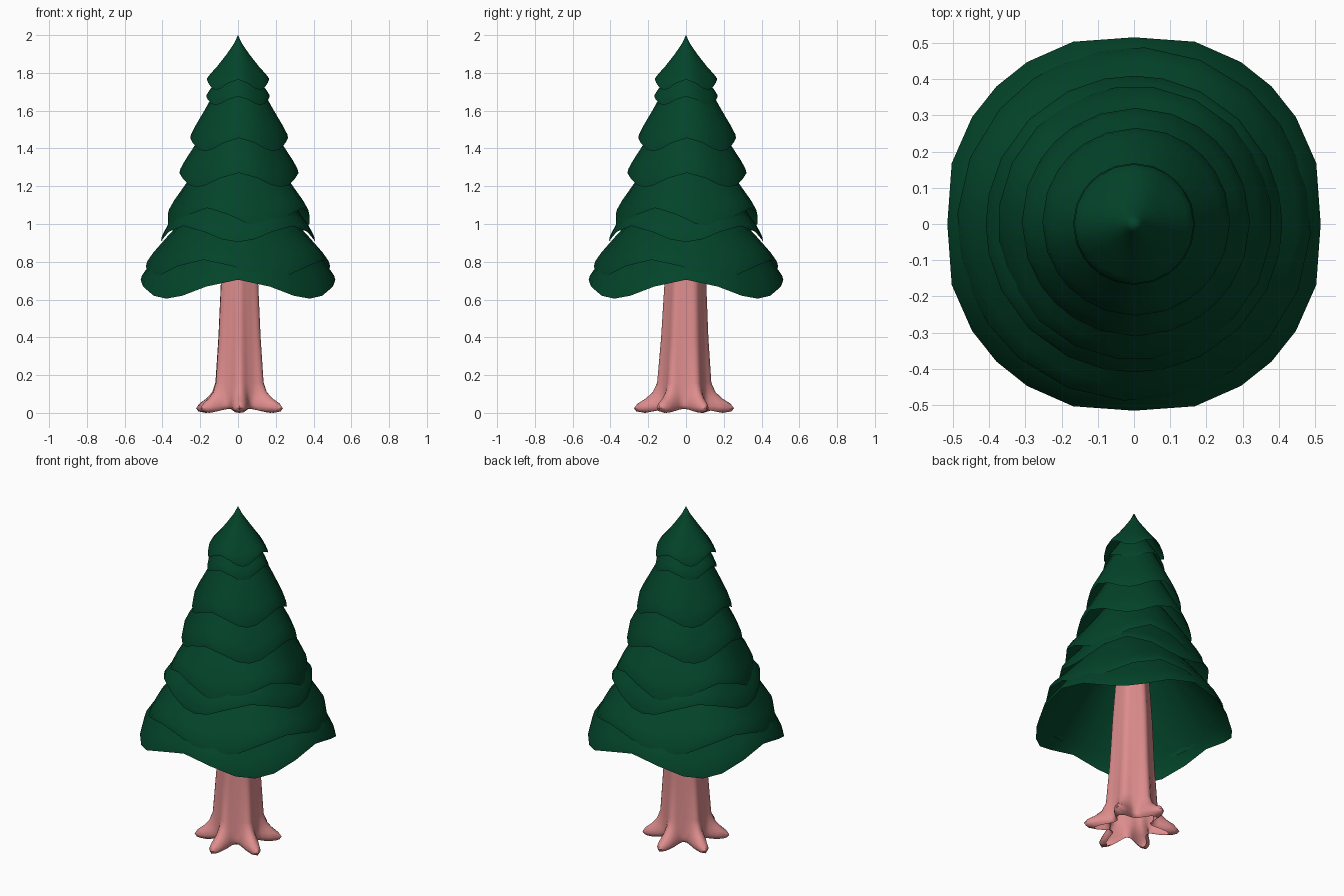
import bpy
import bmesh
from math import cos, sin, pi, radians

cube = bpy.data.objects.get("Cube")
if cube:
    bpy.data.objects.remove(cube, do_unlink=True)


def make_material(name, rgb):
    mat = bpy.data.materials.new(name)
    mat.use_nodes = True
    color = (*rgb, 1.0)
    mat.diffuse_color = color
    bsdf = mat.node_tree.nodes["Principled BSDF"]
    bsdf.inputs["Base Color"].default_value = color
    bsdf.inputs["Roughness"].default_value = 0.9
    return mat


green = make_material("pine green", (0.001, 0.058, 0.023))
pink = make_material("bark pink", (0.73, 0.265, 0.265))


def lathe(name, rows, segments, point, mat, apex=None):
    """Skin open rings given by point(row, angle), with an optional tip on top."""
    bm = bmesh.new()
    rings = [[bm.verts.new(point(row, 2 * pi * i / segments))
              for i in range(segments)] for row in rows]
    for upper, lower in zip(rings, rings[1:]):
        for i in range(segments):
            j = (i + 1) % segments
            bm.faces.new((upper[i], lower[i], lower[j], upper[j]))
    if apex is not None:
        tip = bm.verts.new((0, 0, apex))
        for i in range(segments):
            bm.faces.new((tip, rings[0][i], rings[0][(i + 1) % segments]))
    mesh = bpy.data.meshes.new(name)
    bm.to_mesh(mesh)
    bm.free()
    mesh.materials.append(mat)
    obj = bpy.data.objects.new(name, mesh)
    bpy.context.collection.objects.link(obj)
    bpy.ops.object.select_all(action='DESELECT')
    obj.select_set(True)
    bpy.context.view_layer.objects.active = obj
    bpy.ops.object.shade_smooth_by_angle(angle=radians(50))


# Straight cone with a curled hem: (depth fraction, radius fraction)
CONE = [(0.2, 0.19), (0.45, 0.45), (0.7, 0.71), (0.88, 0.91), (0.96, 0.985), (1, 1)]


def branch_tier(name, apex, high, low, radius, phase, taper=1.0, bulge=0.0, shift=0.0):
    """Hollow cone whose hem rises and dips four times around."""
    def point(row, turn):
        depth, width = row
        angle = turn + radians(4) * sin(4 * turn)
        dip = (1 - cos(4 * angle)) / 2
        z = apex - depth * (apex - high) - dip * (high - low) * depth ** 4
        r = radius * width ** taper * (1 + bulge * dip ** 0.35 * depth ** 4)
        heading = angle + radians(phase)
        return (r * cos(heading) + shift, r * sin(heading) + shift, z)
    lathe(name, CONE, 24, point, green, apex=apex)


# Branch tiers: name, apex, hem high, hem low, radius, angle of a high point
branch_tier("top_branches", 2.0, 1.765, 1.71, 0.165, 0, taper=1.2)
branch_tier("second_branches", 1.93, 1.675, 1.63, 0.168, 0)
branch_tier("third_branches", 1.94, 1.455, 1.385, 0.259, 0, shift=0.006)
branch_tier("fourth_branches", 1.81, 1.27, 1.195, 0.315, 0, shift=0.005)
branch_tier("fifth_branches", 1.6, 1.085, 0.985, 0.378, -26, shift=0.003)
branch_tier("sixth_branches", 1.45, 0.99, 0.905, 0.409, 45)
branch_tier("seventh_branches", 1.28, 0.81, 0.72, 0.488, -22, taper=0.84)
branch_tier("bottom_branches", 1.28, 0.705, 0.605, 0.515, 0, taper=0.84, bulge=0.042)


# Trunk with six flaring roots: (height, core radius, root reach)
TRUNK = [(1.25, 0.07, 0.0), (0.7, 0.097, 0.012), (0.4, 0.11, 0.014),
         (0.16, 0.122, 0.02), (0.11, 0.125, 0.038), (0.075, 0.126, 0.073),
         (0.05, 0.127, 0.11), (0.025, 0.127, 0.129), (0.008, 0.122, 0.122),
         (0.0, 0.11, 0.09)]


def trunk_point(row, angle):
    height, core, reach = row
    lobe = ((1 + cos(6 * (angle - radians(30)))) / 2) ** 1.7
    length = 1 + 0.14 * cos(2 * (angle + radians(60)))
    r = core + reach * lobe * length
    lift = 0.02 * (1 - lobe) * max(0, 1 - 8 * height)
    lean = max(0, 1 - height)
    return (r * cos(angle) + 0.008, r * sin(angle) - 0.011 * lean, height + lift)


lathe("trunk", TRUNK, 60, trunk_point, pink)
